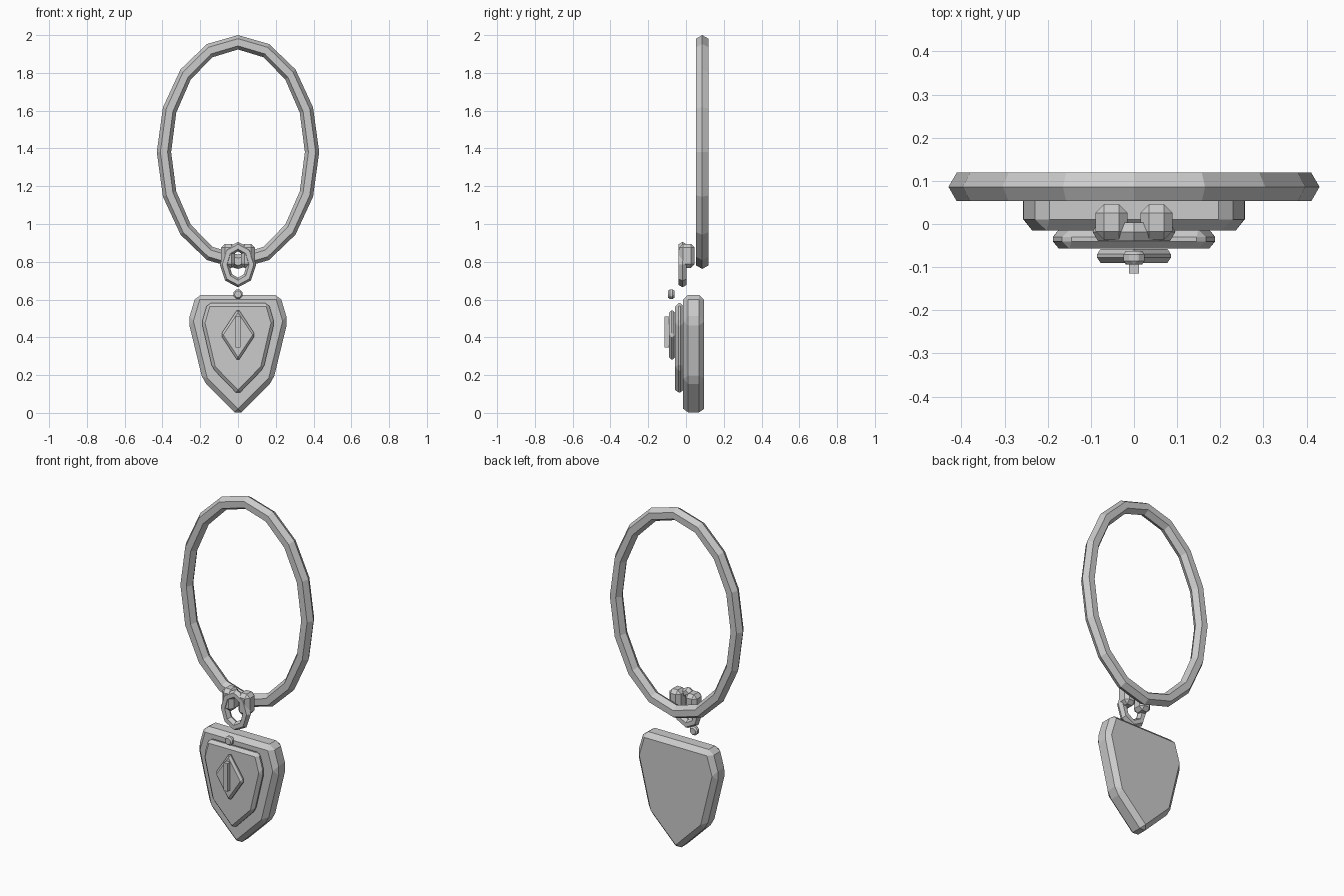
import bpy, bmesh
from math import sin, cos, pi

if "Cube" in bpy.data.objects:
    bpy.data.objects.remove(bpy.data.objects["Cube"])


def finish(name, bm, bevel=0):
    bmesh.ops.recalc_face_normals(bm, faces=bm.faces)
    me = bpy.data.meshes.new(name)
    bm.to_mesh(me)
    bm.free()
    ob = bpy.data.objects.new(name, me)
    bpy.context.collection.objects.link(ob)
    if bevel:
        m = ob.modifiers.new("Bevel", 'BEVEL')
        m.width = bevel
        m.segments = 1
        m.limit_method = 'NONE'
    return ob


def slab(name, outline, y0, y1, bevel=0):
    """Extrude an x-z outline from y0 to y1."""
    bm = bmesh.new()
    face = bm.faces.new([bm.verts.new((x, y0, z)) for x, z in outline])
    ext = bmesh.ops.extrude_face_region(bm, geom=[face])
    for g in ext["geom"]:
        if isinstance(g, bmesh.types.BMVert):
            g.co.y = y1
    return finish(name, bm, bevel)


def oval_ring(name, y, z, rx, rz, r, segs):
    """Elliptical ring in the x-z plane with a hexagonal section."""
    bm = bmesh.new()
    loops = []
    for i in range(segs):
        a = 2 * pi * i / segs
        loops.append([bm.verts.new(((rx + r * cos(b)) * sin(a), y + r * sin(b),
                                    z + (rz + r * cos(b)) * cos(a)))
                      for b in (k * pi / 3 for k in range(6))])
    for i in range(segs):
        p, q = loops[i], loops[(i + 1) % segs]
        for k in range(6):
            n = (k + 1) % 6
            bm.faces.new((p[k], p[n], q[n], q[k]))
    return finish(name, bm)


def rect(x0, x1, z0, z1):
    return [(x0, z0), (x1, z0), (x1, z1), (x0, z1)]


# Large hoop and small connecting link
oval_ring("hoop", 0.086, 1.381, 0.392, 0.581, 0.038, 16)
oval_ring("link", -0.018, 0.785, 0.071, 0.095, 0.025, 8)

# Pair of clasp blocks
for side, x in (("left", -0.052), ("right", 0.052)):
    slab("clasp_" + side, rect(x - 0.037, x + 0.037, 0.768, 0.895), -0.037, 0.046, 0.02)

# Shield pendant and the raised panel on its front
half = [(0.222, 0.625), (0.263, 0.487), (0.186, 0.17)]
shield = half + [(0, -0.015)] + [(-x, z) for x, z in reversed(half)]
slab("pendant_body", shield, -0.015, 0.096, 0.026)
slab("pendant_panel", [(x * 0.73, 0.108 + z * 0.757) for x, z in shield], -0.057, -0.013, 0.017)

# Diamond boss with a vertical bar
slab("diamond", [(0, 0.273), (0.092, 0.413), (0, 0.553), (-0.092, 0.413)], -0.09, -0.058, 0.012)
slab("bar", rect(-0.012, 0.012, 0.345, 0.51), -0.115, -0.085)

# Small bead above the pendant
bead = [(0.028 * cos(k * pi / 4), 0.628 + 0.028 * sin(k * pi / 4)) for k in range(8)]
slab("bead", bead, -0.094, -0.062, 0.0085)
